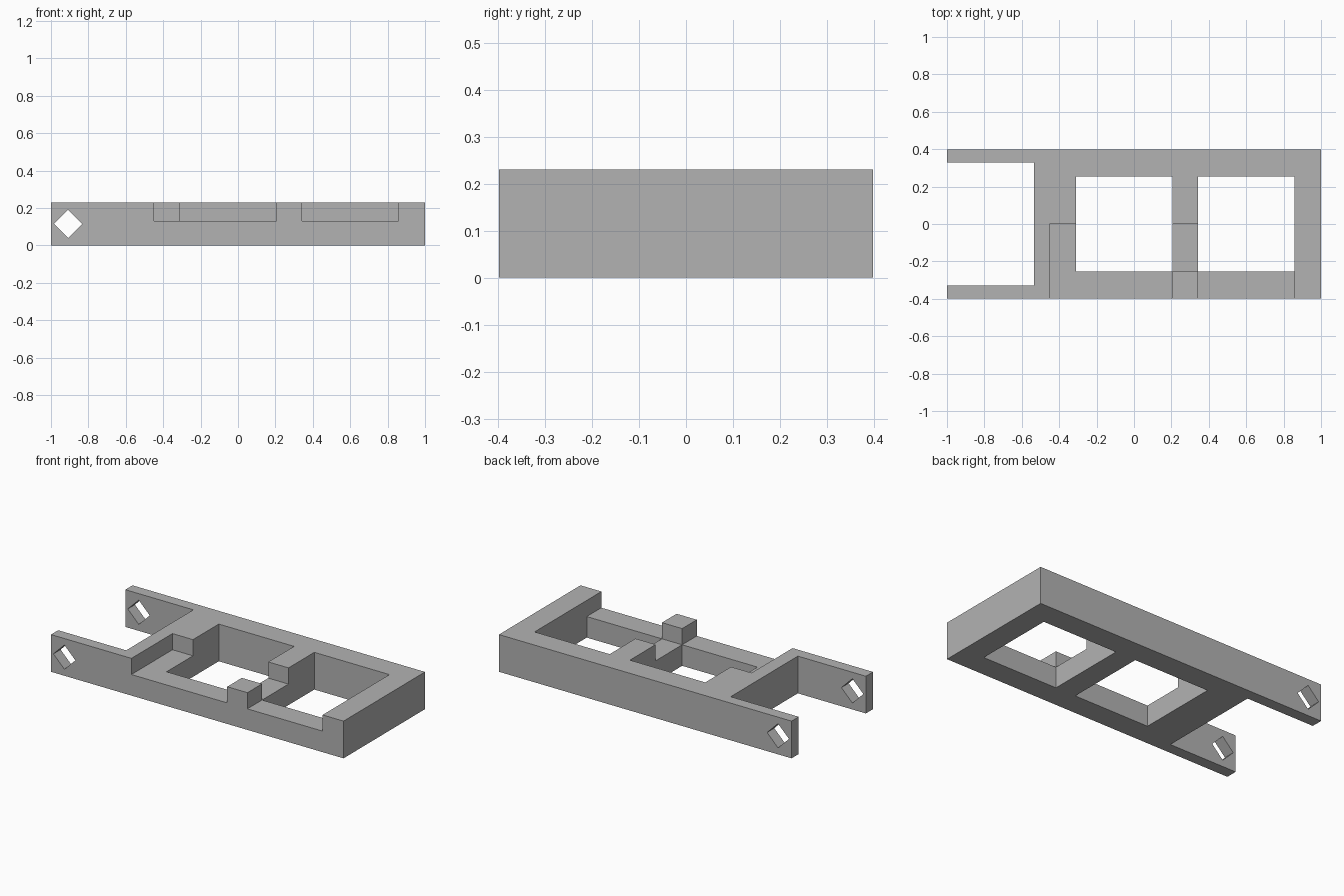
import bpy, bmesh, math
from mathutils import Matrix

if "Cube" in bpy.data.objects:
    bpy.data.objects.remove(bpy.data.objects["Cube"])

H = 0.23        # full height
LOW = 0.13      # height of the lowered front edge

grey = bpy.data.materials.new("plain grey")
grey.diffuse_color = (0.45, 0.45, 0.45, 1)
grey.use_nodes = True
grey.node_tree.nodes["Principled BSDF"].inputs["Base Color"].default_value = grey.diffuse_color


def box(name, x0, x1, y0, y1, z0, z1, turn=0.0):
    """Box between two corners, optionally turned about y."""
    bm = bmesh.new()
    bmesh.ops.create_cube(bm, size=1)
    centre = Matrix.Translation(((x0 + x1) / 2, (y0 + y1) / 2, (z0 + z1) / 2))
    bm.transform(centre @ Matrix.Rotation(turn, 4, 'Y')
                 @ Matrix.Diagonal((x1 - x0, y1 - y0, z1 - z0, 1)))
    mesh = bpy.data.meshes.new(name)
    bm.to_mesh(mesh)
    bm.free()
    mesh.materials.append(grey)
    ob = bpy.data.objects.new(name, mesh)
    bpy.context.collection.objects.link(ob)
    return ob


def cut(target, *dims, turn=0.0):
    """Subtract a box from the target and discard the cutter."""
    cutter = box("cutter", *dims, turn=turn)
    cutter.hide_render = True
    mod = target.modifiers.new("cut", 'BOOLEAN')
    mod.operation = 'DIFFERENCE'
    mod.solver = 'EXACT'
    mod.object = cutter
    bpy.context.view_layer.objects.active = target
    bpy.ops.object.modifier_apply(modifier=mod.name)
    bpy.data.objects.remove(cutter)


# Solid block
frame = box("frame", -1, 1, -0.398, 0.398, 0, H)

# Open slot between the two arms
cut(frame, -1.2, -0.535, -0.328, 0.328, -0.1, H + 0.1)

# Two through windows
for x0, x1 in ((-0.31, 0.205), (0.343, 0.857)):
    cut(frame, x0, x1, -0.255, 0.255, -0.1, H + 0.1)

# Lowered front edge: left shelf, centre bar, right rail
cut(frame, -0.45, 0.205, -0.5, 0.003, LOW, H + 0.1)
cut(frame, 0.15, 0.40, -0.255, 0.003, LOW, H + 0.1)
cut(frame, 0.343, 0.857, -0.5, -0.2, LOW, H + 0.1)

# Diamond pin hole through both arms
side = 0.075 * math.sqrt(2) / 2
cut(frame, -0.908 - side, -0.908 + side, -0.6, 0.6,
    H / 2 - side, H / 2 + side, turn=math.pi / 4)
